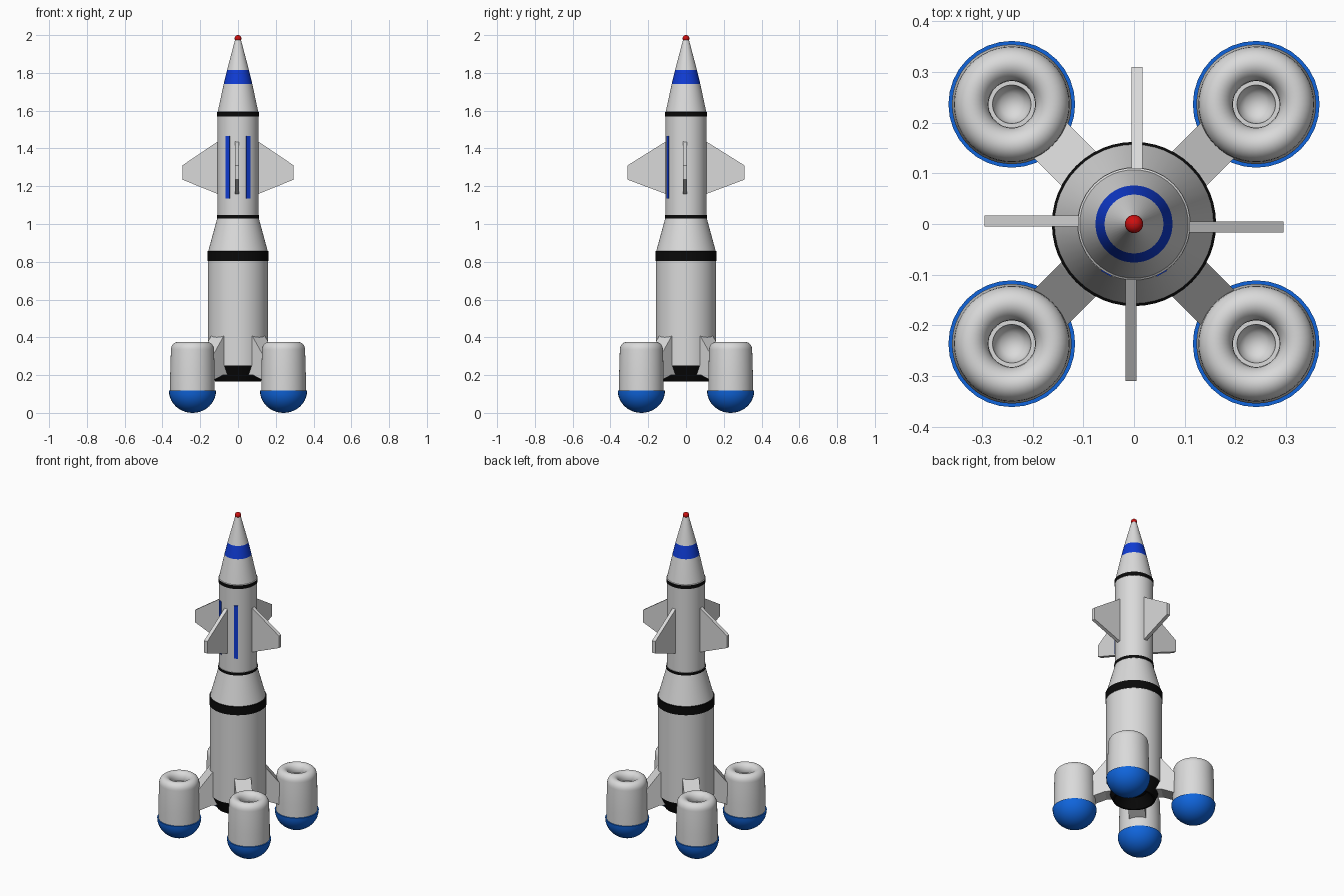
import bpy, bmesh, math
from mathutils import Matrix

cube = bpy.data.objects.get("Cube")
if cube:
    bpy.data.objects.remove(cube, do_unlink=True)


def material(name, r, g, b):
    m = bpy.data.materials.new(name)
    m.use_nodes = True
    m.diffuse_color = (r, g, b, 1)
    m.node_tree.nodes["Principled BSDF"].inputs["Base Color"].default_value = (r, g, b, 1)
    return m


WHITE = material("hull white", 0.7, 0.7, 0.7)
BLACK = material("band black", 0.003, 0.003, 0.003)
BLUE = material("stripe blue", 0.005, 0.045, 0.66)
DOME = material("dome blue", 0.005, 0.13, 0.72)
RED = material("tip red", 0.62, 0.005, 0.005)


def finish(name, bm, mats, smooth=True):
    bmesh.ops.recalc_face_normals(bm, faces=bm.faces)
    mesh = bpy.data.meshes.new(name)
    bm.to_mesh(mesh)
    bm.free()
    for m in mats:
        mesh.materials.append(m)
    ob = bpy.data.objects.new(name, mesh)
    bpy.context.collection.objects.link(ob)
    if smooth:
        bpy.ops.object.select_all(action='DESELECT')
        ob.select_set(True)
        bpy.context.view_layer.objects.active = ob
        bpy.ops.object.shade_smooth_by_angle(angle=math.radians(35))
    return ob


def lathe(name, profile, mats, rule=None, at=(0, 0), steps=48):
    """Spin an (r, z) profile about a vertical axis; rule maps height to material."""
    bm = bmesh.new()
    verts = [bm.verts.new((r, 0, z)) for r, z in profile]
    edges = [bm.edges.new(pair) for pair in zip(verts, verts[1:])]
    bmesh.ops.spin(bm, geom=verts + edges, cent=(0, 0, 0), axis=(0, 0, 1),
                   angle=2 * math.pi, steps=steps)
    bmesh.ops.remove_doubles(bm, verts=bm.verts, dist=0.0001)
    if rule:
        for f in bm.faces:
            f.material_index = rule(f.calc_center_median().z)
    bmesh.ops.translate(bm, verts=bm.verts, vec=(*at, 0))
    return finish(name, bm, mats)


def panel(name, outline, thickness, angle, offset=0):
    """Extrude a radial (r, z) outline and turn it about the vertical axis."""
    bm = bmesh.new()
    face = bm.faces.new([bm.verts.new((r, offset - thickness / 2, z)) for r, z in outline])
    out = bmesh.ops.extrude_face_region(bm, geom=[face])
    moved = [v for v in out["geom"] if isinstance(v, bmesh.types.BMVert)]
    bmesh.ops.translate(bm, verts=moved, vec=(0, thickness, 0))
    bmesh.ops.rotate(bm, verts=bm.verts, cent=(0, 0, 0),
                     matrix=Matrix.Rotation(angle, 3, 'Z'))
    return finish(name, bm, [WHITE], smooth=False)


# Fuselage: lower stage, tapered shoulder, upper stage and nose
hull = [(0, 0.25), (0.16, 0.25), (0.16, 0.805), (0.162, 0.805), (0.162, 0.855),
        (0.157, 0.858), (0.11, 1.03), (0.112, 1.03), (0.112, 1.047), (0.109, 1.047),
        (0.109, 1.57), (0.111, 1.57), (0.111, 1.592), (0.107, 1.595),
        (0.076, 1.74), (0.058, 1.815), (0.013, 1.985), (0, 1.985)]
bands = [(0.806, 0.857, 1), (1.031, 1.046, 1), (1.571, 1.593, 1), (1.74, 1.815, 2)]


def band_rule(z):
    return next((m for low, high, m in bands if low < z < high), 0)


lathe("fuselage", hull, [WHITE, BLACK, BLUE], band_rule)

# Red nose tip
arc = [math.pi * i / 10 - math.pi / 2 for i in range(11)]
lathe("nose_tip", [(0.018 * math.cos(a), 1.982 + 0.018 * math.sin(a)) for a in arc],
      [RED], steps=24)

# Main engine nozzle, hollow underneath
lathe("main_nozzle", [(0.158, 0.252), (0.12, 0.165), (0.11, 0.165), (0.07, 0.22), (0, 0.22)],
      [BLACK])

# Upper fins, each set slightly to one side of the centre line
for i, (side, tip) in enumerate([("left", 0.295), ("back", 0.31),
                                 ("right", 0.295), ("front", 0.31)]):
    fin = [(0.09, 1.15), (0.11, 1.16), (tip, 1.235), (tip, 1.31), (0.11, 1.435), (0.09, 1.44)]
    panel(side + "_upper_fin", fin, 0.022, i * math.pi / 2, -0.006)

# Curved blue stripes on the front of the upper stage
for side, sign in (("left", 1), ("right", -1)):
    bm = bmesh.new()
    bmesh.ops.create_cube(bm, size=1, matrix=Matrix.LocRotScale(
        (sign * 0.0535, -0.0955, 1.3), Matrix.Rotation(sign * 0.51, 3, 'Z').to_quaternion(),
        (0.023, 0.006, 0.33)))
    finish(side + "_stripe", bm, [BLUE], smooth=False)

# Booster pods: shell with rounded lip and bowl, blue dome and strut
strut = [(0.12, 0.44), (0.16, 0.40), (0.27, 0.26), (0.27, 0.16), (0.16, 0.2), (0.12, 0.2)]
lip = [(0.08 + 0.034 * math.cos(a), 0.335 + 0.04 * math.sin(a))
       for a in (math.pi * i / 12 for i in range(13))]
shell = [(0, 0.115), (0.118, 0.115), (0.118, 0.2)] + lip + [
    (0.047, 0.325), (0.038, 0.325), (0.035, 0.305), (0.022, 0.29), (0, 0.283)]
quarter = [math.pi / 2 * i / 10 for i in range(11)]
dome = [(0.125 * math.sin(a), 0.118 - 0.118 * math.cos(a)) for a in quarter] + [(0, 0.119)]

for i, place in enumerate(["back_left", "back_right", "front_right", "front_left"]):
    angle = math.pi / 4 + i * math.pi / 2
    at = (0.341 * math.cos(angle), 0.334 * math.sin(angle))
    lathe(place + "_pod_shell", shell, [WHITE], at=at)
    lathe(place + "_pod_dome", dome, [DOME], at=at, steps=32)
    panel(place + "_strut", strut, 0.095, angle)
